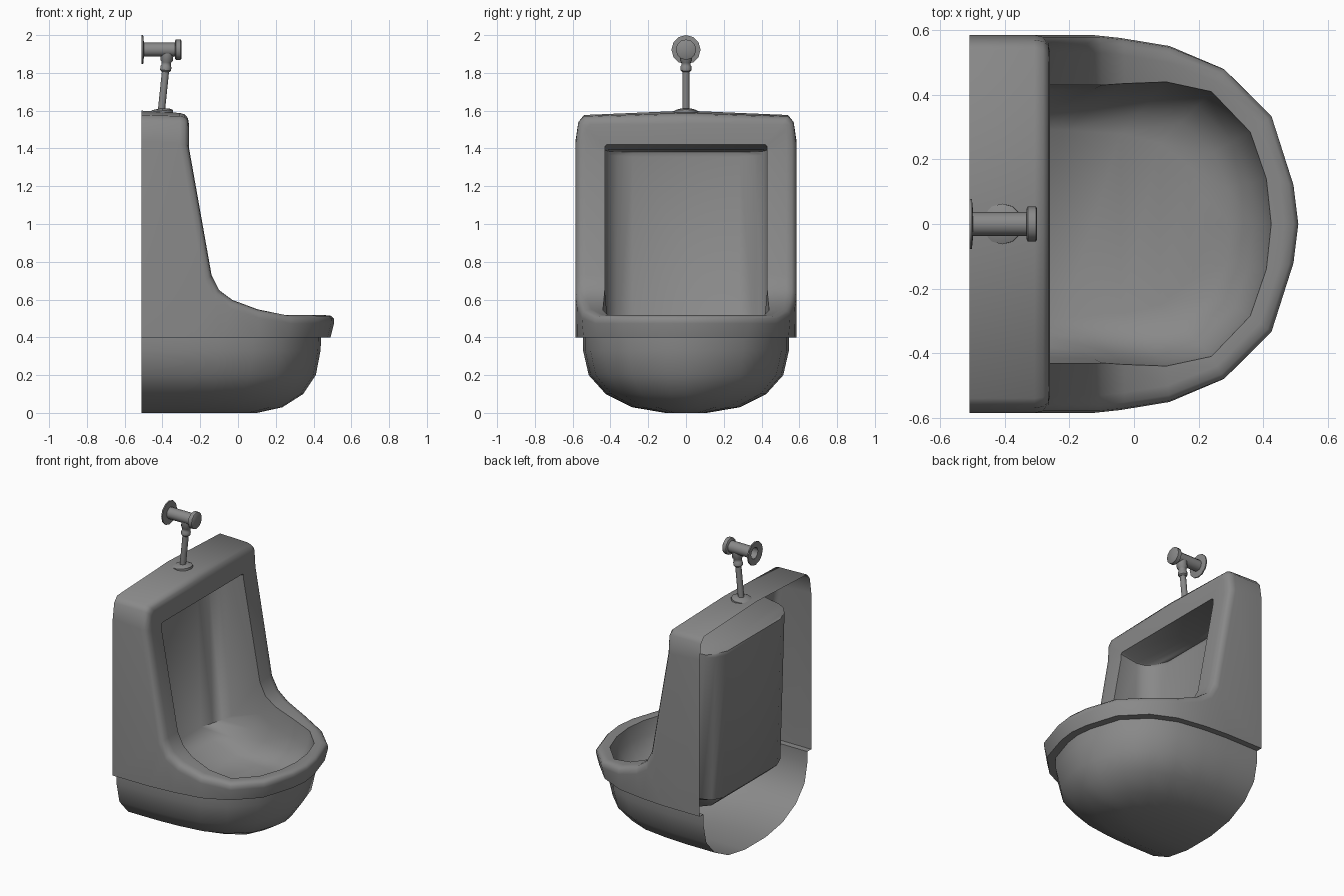
import bpy, bmesh, math
from mathutils import Vector as V

if "Cube" in bpy.data.objects:
    bpy.data.objects.remove(bpy.data.objects["Cube"])

grey = bpy.data.materials.new("grey")
grey.diffuse_color = (.25, .25, .25, 1)
grey.use_nodes = True
grey.node_tree.nodes["Principled BSDF"].inputs["Base Color"].default_value = grey.diffuse_color


def make(name, rows, angle=50):
    """Loft half-stations (each a list of points, y >= 0), mirrored across y = 0."""
    bm = bmesh.new()
    right = [[bm.verts.new(p) for p in row] for row in rows]
    left = [[bm.verts.new((p[0], -p[1], p[2])) for p in row] for row in rows]
    for side in (right, left):
        for a, b in zip(side, side[1:]):
            for i in range(len(a) - 1):
                bm.faces.new((a[i], a[i + 1], b[i + 1], b[i]))
    # span the two innermost edges straight across
    for a, b, c, d in zip(right, right[1:], left[1:], left):
        bm.faces.new((a[-1], b[-1], c[-1], d[-1]))
    finish(name, bm, angle)


def finish(name, bm, angle):
    bmesh.ops.remove_doubles(bm, verts=bm.verts, dist=1e-4)
    bmesh.ops.dissolve_degenerate(bm, edges=bm.edges, dist=1e-5)
    bmesh.ops.recalc_face_normals(bm, faces=bm.faces)
    me = bpy.data.meshes.new(name)
    bm.to_mesh(me)
    bm.free()
    me.materials.append(grey)
    ob = bpy.data.objects.new(name, me)
    bpy.context.collection.objects.link(ob)
    bpy.ops.object.select_all(action='DESELECT')
    bpy.context.view_layer.objects.active = ob
    ob.select_set(True)
    bpy.ops.object.shade_smooth_by_angle(angle=math.radians(angle))


def lathe(name, start, axis, profile, n=12, caps=True):
    """Turn (radius, distance) pairs about an axis."""
    bm = bmesh.new()
    q = V(axis).to_track_quat('Z', 'Y')
    rings = []
    for r, t in profile:
        rings.append([bm.verts.new(V(start) + q @ V((r * math.cos(2 * math.pi * i / n),
                      r * math.sin(2 * math.pi * i / n), t))) for i in range(n)])
    for a, b in zip(rings, rings[1:]):
        for i in range(n):
            j = (i + 1) % n
            bm.faces.new((a[i], a[j], b[j], b[i]))
    if caps:
        bm.faces.new(rings[0])
        bm.faces.new(rings[-1])
    finish(name, bm, 40)


# Stations from the front lip, up the arm, to the top centre
corner = [(.52, 0, .52), (.505, .12, .52), (.435, .34, .52), (.285, .487, .52),
          (.11, .555, .55), (-.03, .577, .60), (-.10, .585, .65), (-.14, .585, .73),
          (-.26, .585, 1.42), (-.26, .57, 1.54), (-.26, .54, 1.57), (-.26, 0, 1.585)]
inner = [(.425, 0, .515), (.41, .14, .515), (.36, .285, .515), (.24, .41, .515),
         (.10, .44, .545), (-.03, .435, .595), (-.10, .43, .65), (-.14, .43, .73),
         (-.26, .43, 1.38), (-.26, .43, 1.41), (-.26, .42, 1.42), (-.26, 0, 1.42)]
base = [(.49, 0, .40), (.475, .117, .40), (.41, .325, .40), (.27, .468, .40),
        (.11, .543, .40), (-.08, .573, .40), (-.25, .585, .40), (-.51, .585, .40),
        (-.51, .585, 1.44), (-.51, .57, 1.54), (-.51, .54, 1.577), (-.51, 0, 1.60)]
# Basin floor line for the front stations
deep = [(.22, 0, .285), (.21, .09, .28), (.17, .18, .275), (.08, .25, .265),
        (-.04, .28, .26), (-.22, .29, .27), (-.39, .29, .33)]
# Rounded niche corner in plan, scaled by the station's own half width
niche = [(-.38, 1), (-.43, .95), (-.47, .84), (-.50, .66)]
niche_z = {7: (.45, .42, .405, .40), 8: (1.365, 1.365, 1.36, 1.355), 9: (1.392, 1.385, 1.38, 1.375),
           10: (1.395, 1.39, 1.383, 1.38), 11: (1.395, 1.39, 1.383, 1.38)}

# Housing: outer wall, rounded rim, niche and basin
rows = []
for j in range(12):
    k, i, b = V(corner[j]), V(inner[j]), V(base[j])
    o = k + (b - k).normalized() * .048
    c = k + (i - k).normalized() * .055
    rim = [o * (1 - t) ** 2 + k * 2 * t * (1 - t) + c * t * t for t in (0, .33, .67, 1)]
    if j < 7:
        d = V(deep[j])
        ins = [V([i[a] + (d[a] - i[a]) * w[a] for a in range(3)])
               for w in ((.08, .08, .38), (.28, .28, .7), (.6, .6, .92), (1, 1, 1))]
    else:
        ins = [V((x, i.y * s, z)) for (x, s), z in zip(niche, niche_z[j])]
        if j == 7:      # the niche back leans forward at its foot
            for p in ins:
                p.x += .03
    rows.append([b] + rim + [i] + ins)
make("housing", rows)

# Lower bowl, set in under the housing by a small ledge: (height, front, half width)
levels = [(.40, .49, .585), (.40, .44, .545), (.33, .437, .545), (.20, .412, .515),
          (.10, .345, .425), (.03, .235, .285), (0, .10, .11)]
make("lower_bowl", [[(-.51 + (b[0] + .51) * (f + .51), b[1] * w / .585, z)
                     for z, f, w in levels] for b in base[:8]])

# Flush pipe and valve
axis = V((.03, 0, .29)).normalized()
foot = V((-.407, 0, 1.585))
lathe("pipe_flange", foot, (-.1, 0, 1), [(.063, 0), (.063, .014), (.045, .022), (.02, .026)])
lathe("flush_pipe", foot, axis, [(.019, 0), (.019, .24)])
lathe("pipe_nut", foot, axis, [(.022, .222), (.029, .23), (.029, .25), (.025, .255),
                               (.025, .272), (.033, .282), (.033, .32)])
lathe("wall_flange", (-.51, 0, 1.923), (1, 0, 0),
      [(.037, .006), (.077, 0), (.077, .008), (.037, .012)], caps=False)
lathe("valve_body", (-.502, 0, 1.923), (1, 0, 0), [(.037, 0), (.037, .17), (.044, .175)], caps=False)
lathe("valve_cap", (-.333, 0, 1.923), (1, 0, 0), [(.047, 0), (.054, .004), (.054, .029), (.048, .033)])
